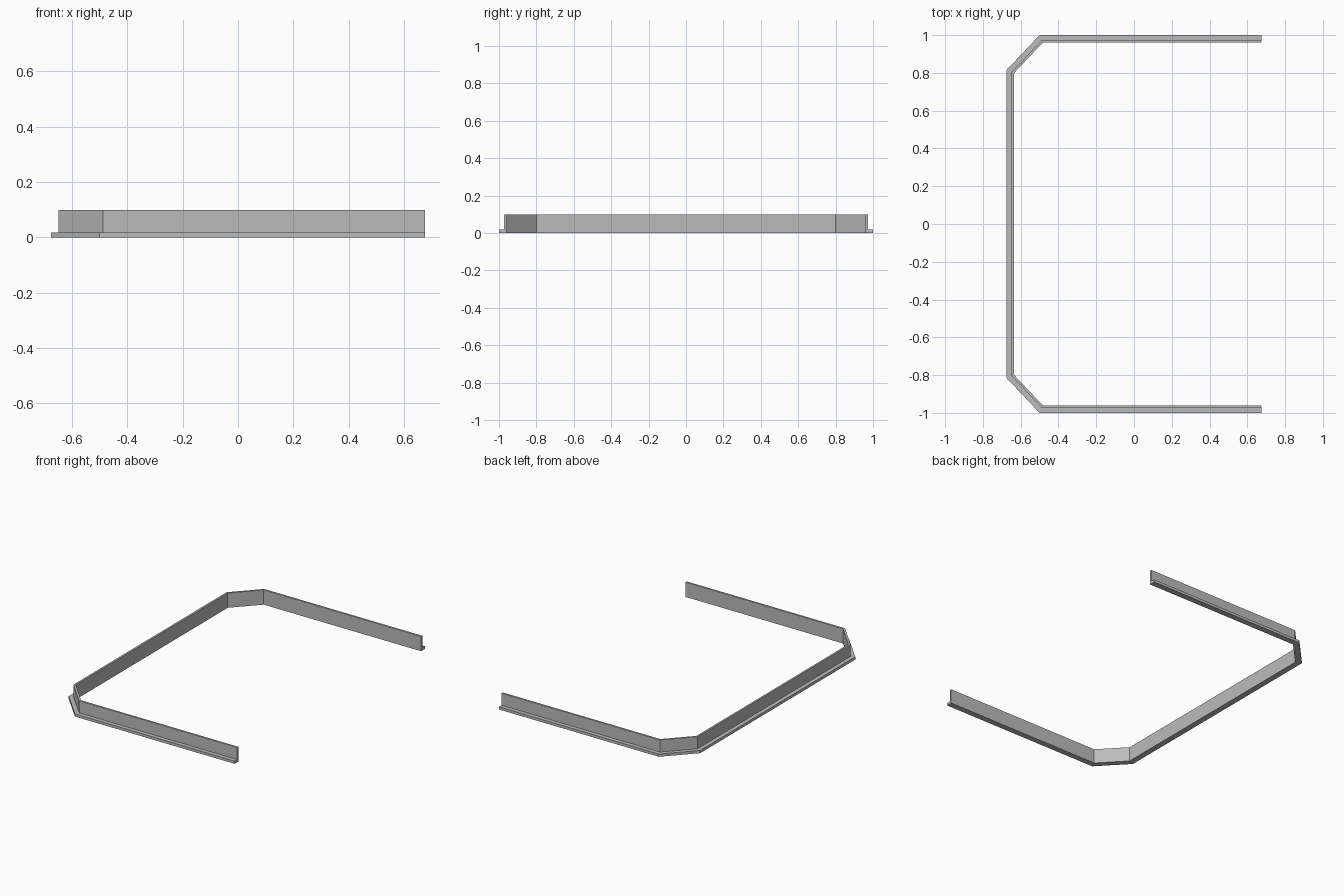
import bpy, bmesh
from mathutils import Vector

cube = bpy.data.objects.get("Cube")
if cube:
    bpy.data.objects.remove(cube, do_unlink=True)

# Plain grey finish
grey = bpy.data.materials.new("grey")
grey.use_nodes = True
colour = (0.5, 0.5, 0.5, 1)
grey.diffuse_color = colour
grey.node_tree.nodes["Principled BSDF"].inputs["Base Color"].default_value = colour

# Outer outline of the open, chamfered frame, mirrored front to back
half = [(0.675, -1), (-0.5, -1), (-0.675, -0.815)]
path = [Vector(p) for p in half + [(x, -y) for x, y in reversed(half)]]

# L-shaped section: inward distance, height
section = [(0, 0), (0.04, 0), (0.04, 0.098), (0.027, 0.098), (0.027, 0.018), (0, 0.018)]


def inward(a, b):
    d = (b - a).normalized()
    return Vector((d.y, -d.x))


def miter(i):
    """Inward direction at a path corner, scaled to keep the wall thickness."""
    sides = [inward(path[k], path[k + 1]) for k in (i - 1, i) if 0 <= k < len(path) - 1]
    total = sum(sides, Vector((0, 0)))
    return total / total.dot(sides[0])


# Sweep the section along the outline
bm = bmesh.new()
rings = []
for i, p in enumerate(path):
    m = miter(i)
    rings.append([bm.verts.new((*(p + m * off), z)) for off, z in section])
n = len(section)
for a, b in zip(rings, rings[1:]):
    for j in range(n):
        k = (j + 1) % n
        bm.faces.new((a[j], a[k], b[k], b[j]))
bm.faces.new(rings[0])
bm.faces.new(rings[-1])
bmesh.ops.recalc_face_normals(bm, faces=bm.faces)

mesh = bpy.data.meshes.new("angle_rail")
bm.to_mesh(mesh)
bm.free()
mesh.materials.append(grey)
rail = bpy.data.objects.new("angle_rail", mesh)
bpy.context.collection.objects.link(rail)
